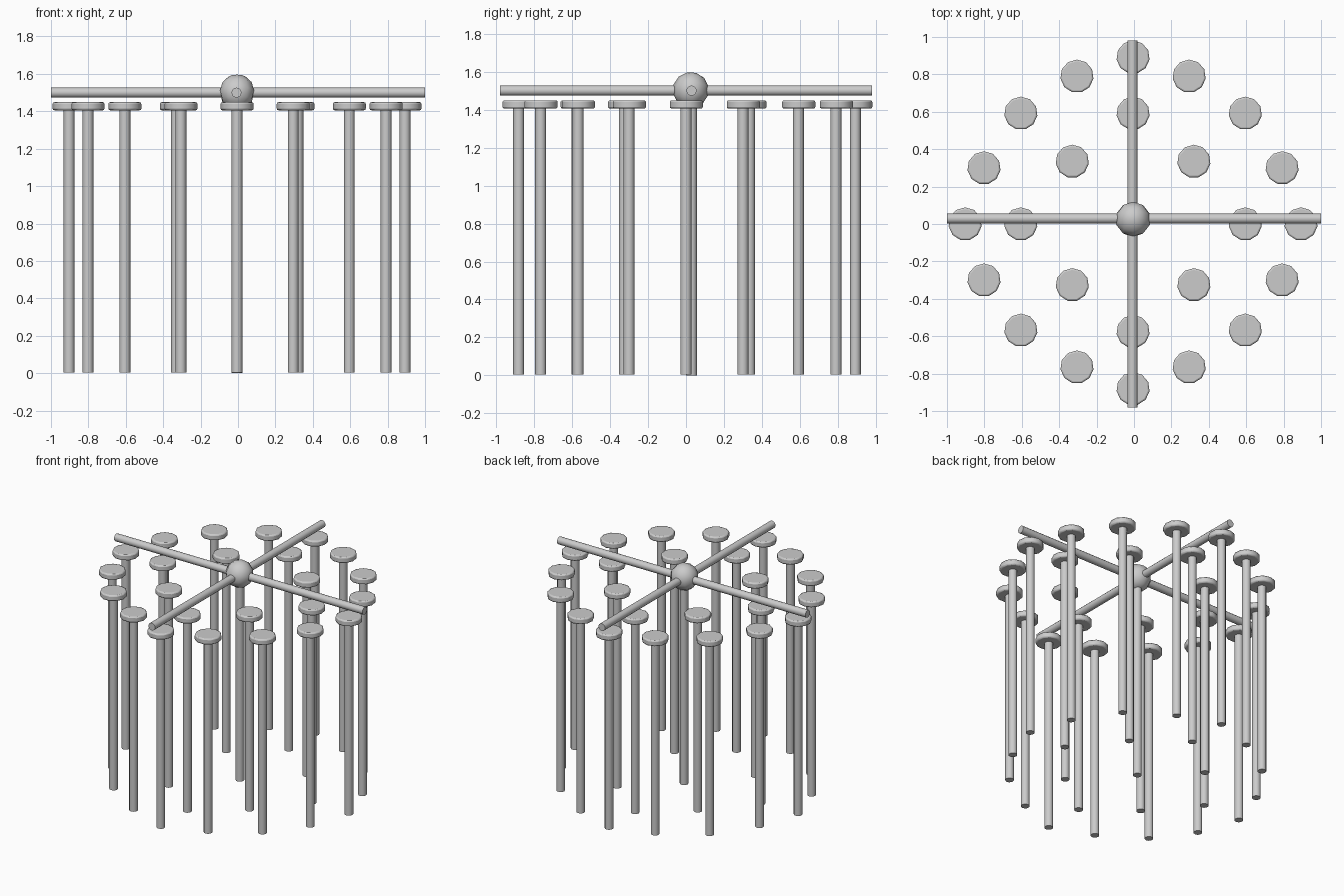
import bpy
import math
from mathutils import Vector

cube = bpy.data.objects.get("Cube")
if cube:
    bpy.data.objects.remove(cube, do_unlink=True)

# Single grey material
GREY = (0.6, 0.6, 0.6, 1.0)
grey = bpy.data.materials.new("plain grey")
grey.use_nodes = True
grey.diffuse_color = GREY
grey.node_tree.nodes["Principled BSDF"].inputs["Base Color"].default_value = GREY


def finish(obj, name, angle=50):
    obj.name = name
    obj.data.materials.append(grey)
    bpy.ops.object.shade_smooth_by_angle(angle=math.radians(angle))
    return obj


def rod(name, start, end, radius, sides=12):
    start, end = Vector(start), Vector(end)
    axis = end - start
    bpy.ops.mesh.primitive_cylinder_add(
        vertices=sides, radius=radius, depth=axis.length,
        location=(start + end) / 2,
        rotation=axis.to_track_quat("Z", "Y").to_euler())
    return finish(bpy.context.object, name)


def cap_disc(name, x, y):
    # Low-sided disc with softened rims
    bpy.ops.mesh.primitive_cylinder_add(
        vertices=11, radius=0.089, depth=0.043, location=(x, y, 1.427))
    obj = bpy.context.object
    bevel = obj.modifiers.new("soft rim", "BEVEL")
    bevel.width = 0.009
    bevel.segments = 2
    bevel.limit_method = "ANGLE"
    bevel.angle_limit = math.radians(60)
    return finish(obj, name)


# Post positions: outer ring and inner ring, mirrored left to right
CENTRE_X = -0.005
outer = [(0, 0.892), (0.3, 0.79), (0.6, 0.592), (0.797, 0.3), (0.898, 0),
         (0.797, -0.3), (0.6, -0.568), (0.3, -0.765), (0, -0.881)]
inner = [(0, 0.592), (0.325, 0.335), (0.6, 0), (0.325, -0.325), (0, -0.575)]

for ring, points in (("outer", outer), ("inner", inner)):
    for i, (px, y) in enumerate(points):
        for side in ((1, -1) if px else (1,)):
            x = CENTRE_X + side * px
            tag = f"{ring}_{i}_{'left' if side > 0 else 'right'}"
            rod(f"post_{tag}", (x, y, 0.004), (x, y, 1.415), 0.029)
            cap_disc(f"cap_{tag}", x, y)

# Central pole and crossed beams
HUB_Y = 0.029
rod("central_pole", (CENTRE_X, HUB_Y, 0), (CENTRE_X, HUB_Y, 1.48), 0.029)
rod("beam_across", (-1, HUB_Y, 1.5), (1, HUB_Y, 1.5), 0.027)
rod("beam_lengthwise", (-0.008, -0.98, 1.5), (-0.008, 0.98, 1.5), 0.027)

# Faceted hub ball
bpy.ops.mesh.primitive_uv_sphere_add(
    segments=10, ring_count=6, radius=0.095,
    location=(CENTRE_X, HUB_Y - 0.004, 1.503),
    rotation=(math.radians(-18), 0, 0))
finish(bpy.context.object, "hub_ball", 60)
